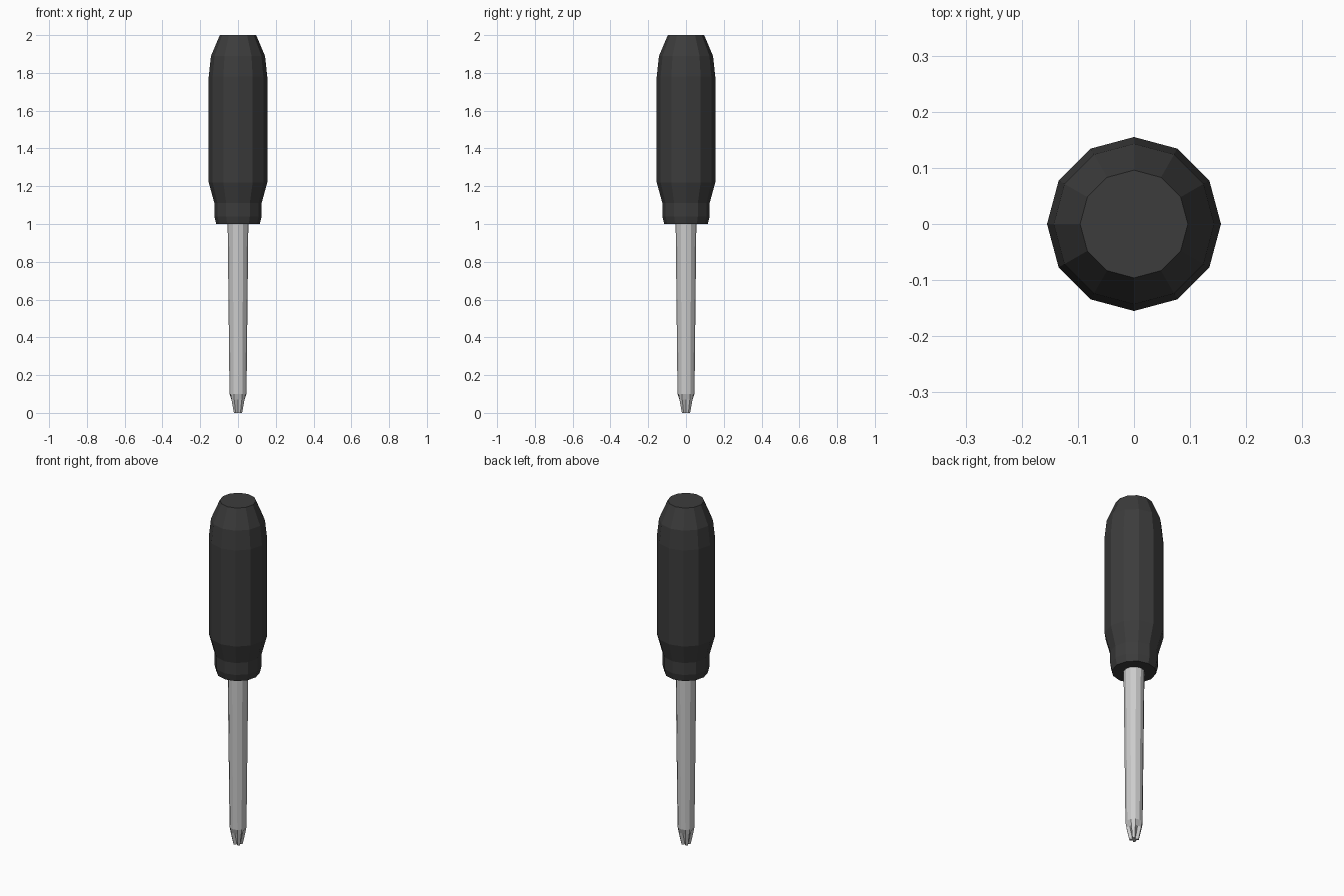
import bpy, bmesh, math

if "Cube" in bpy.data.objects:
    bpy.data.objects.remove(bpy.data.objects["Cube"])

SIDES = 12


def ring(r, z, notch=1.0):
    """Circle of SIDES points; every third one is pulled in by notch (flutes)."""
    pts = []
    for i in range(SIDES):
        a = 2 * math.pi * i / SIDES
        k = r
        if notch < 1.0 and i % 3 == 0:
            k = r * notch
        pts.append((k * math.cos(a), k * math.sin(a), z))
    return pts


def loft(name, rings, color=None):
    bm = bmesh.new()
    loops = [[bm.verts.new(p) for p in pts] for pts in rings]
    for a, b in zip(loops, loops[1:]):
        for i in range(SIDES):
            j = (i + 1) % SIDES
            bm.faces.new((a[i], a[j], b[j], b[i]))
    bm.faces.new(loops[0][::-1])
    bm.faces.new(loops[-1])
    bmesh.ops.recalc_face_normals(bm, faces=bm.faces)
    me = bpy.data.meshes.new(name)
    bm.to_mesh(me)
    bm.free()
    ob = bpy.data.objects.new(name, me)
    bpy.context.collection.objects.link(ob)
    if color:
        mat = bpy.data.materials.new(name + "_material")
        mat.diffuse_color = color
        mat.use_nodes = True
        mat.node_tree.nodes["Principled BSDF"].inputs["Base Color"].default_value = mat.diffuse_color
        me.materials.append(mat)
    return ob


# Dark faceted grip
grip = [(0.115, 1.0), (0.125, 1.04), (0.125, 1.11), (0.155, 1.22),
        (0.155, 1.78), (0.143, 1.89), (0.096, 2.0)]
loft("handle", [ring(r, z) for r, z in grip], (0.045, 0.045, 0.045, 1))

# Tapered steel shaft ending in a fluted cross tip
loft("shaft", [ring(0.025, 0.0, 0.4), ring(0.040, 0.07, 0.72),
               ring(0.045, 0.1), ring(0.055, 1.02)])
